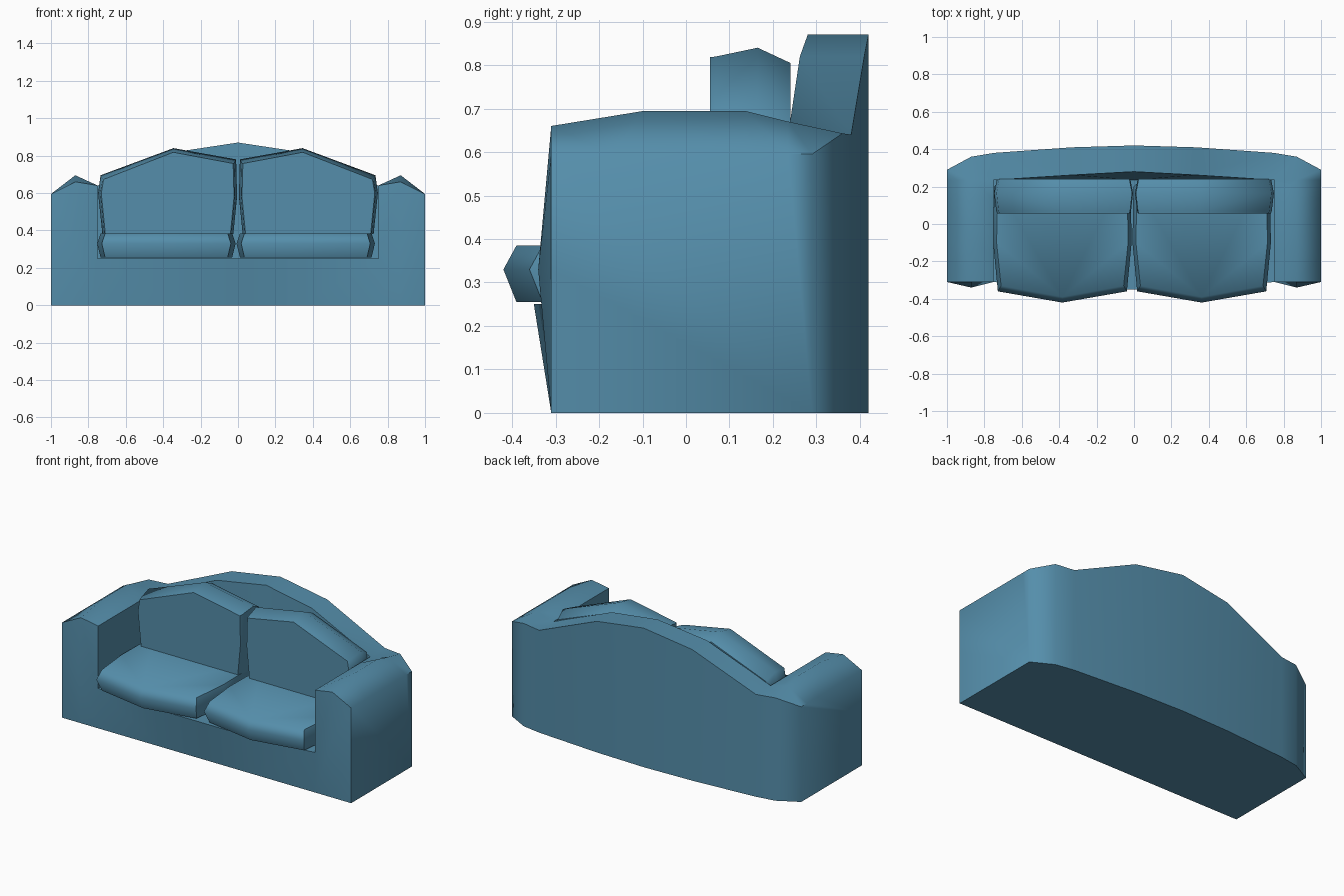
import bpy, bmesh, math

if "Cube" in bpy.data.objects:
    bpy.data.objects.remove(bpy.data.objects["Cube"])

fabric = bpy.data.materials.new("blue fabric")
fabric.diffuse_color = (0.09, 0.27, 0.405, 1)
fabric.use_nodes = True
fabric.node_tree.nodes["Principled BSDF"].inputs["Base Color"].default_value = fabric.diffuse_color


def finish(name, bm):
    """Weld, orient and smooth-shade a bmesh, then link it as an object."""
    bmesh.ops.remove_doubles(bm, verts=bm.verts, dist=0.0005)
    bmesh.ops.recalc_face_normals(bm, faces=bm.faces)
    mesh = bpy.data.meshes.new(name)
    bm.to_mesh(mesh)
    bm.free()
    mesh.materials.append(fabric)
    obj = bpy.data.objects.new(name, mesh)
    bpy.context.collection.objects.link(obj)
    bpy.ops.object.select_all(action='DESELECT')
    obj.select_set(True)
    bpy.context.view_layer.objects.active = obj
    bpy.ops.object.shade_smooth_by_angle(angle=math.radians(63))
    return obj


def loft(bm, rings, cap_start=False, cap_end=False):
    """Join closed rings of points with quads."""
    rows = [[bm.verts.new(p) for p in ring] for ring in rings]
    n = len(rows[0])
    for a, b in zip(rows, rows[1:]):
        for i in range(n):
            j = (i + 1) % n
            bm.faces.new((a[i], a[j], b[j], b[i]))
    if cap_start:
        bm.faces.new(rows[0])
    if cap_end:
        bm.faces.new(rows[-1])
    return rows


# Sofa frame: each profile is (y, z) at one x station
SEAT = 0.25
arm = {
    0.75: [(-.31, 0), (-.31, SEAT), (-.31, .64), (-.17, .64), (.135, .64), (.235, .64), (.38, .64), (.38, 0)],
    0.87: [(-.31, 0), (-.34, .33), (-.31, .66), (-.095, .695), (.135, .695), (.235, .67), (.36, .643), (.36, 0)],
    1.00: [(-.31, 0), (-.31, .33), (-.31, .595), (-.17, .595), (.135, .595), (.235, .595), (.29, .595), (.29, 0)],
}
# Base and back: x, front bulge, top of back (front y, rear y, z)
body = [(0, -.35, .28, .42, .87), (.33, -.35, .262, .41, .82), (.75, -.31, .235, .38, .64)]

bm = bmesh.new()
for s in (1, -1):
    loft(bm, [[(s * x, -.31, 0), (s * x, f, SEAT), (s * x, .235, SEAT),
               (s * x, yf, z), (s * x, yr, z), (s * x, yr, 0)]
              for x, f, yf, yr, z in body])
    rows = loft(bm, [[(s * x, y, z) for y, z in ring] for x, ring in arm.items()], cap_end=True)
    # the strip under the arm is made by the loft; now its inner wall above the seat
    bm.faces.new(rows[0][1:6] + [bm.verts.new((s * .75, .235, SEAT))])
finish("sofa_frame", bm)

# Seat cushions: plan outline of the widest layer, pulled in above and below
plan = [(-.345, -.36), (0, -.42), (.345, -.36), (.37, -.1), (.365, .2),
        (.33, .23), (-.33, .23), (-.365, .2), (-.37, -.1)]
for name, cx in (("seat_cushion_left", -.383), ("seat_cushion_right", .362)):
    bm = bmesh.new()
    loft(bm, [[(cx + x * k, y + (.03 if y < -.2 else 0), z) if k < 1 else (cx + x, y, z)
               for x, y in plan]
              for z, k in ((.255, .95), (.33, 1), (.385, .95))], True, True)
    finish(name, bm)

# Back cushions: front outline, fullest in the middle layer
outline = [(.025, .38), (.005, .58), (.01, .78), (.345, .84), (.735, .695), (.748, .6), (.725, .38)]
for name, s in (("back_cushion_left", -1), ("back_cushion_right", 1)):
    bm = bmesh.new()
    loft(bm, [[(s * (.37 + (x - .37) * k), y, z - (drop if z > .65 else 0))
               for x, z in outline]
              for y, k, drop in ((.055, .955, .022), (.07, .97, .02), (.165, 1, 0), (.24, .96, .035))],
         True, True)
    finish(name, bm)
